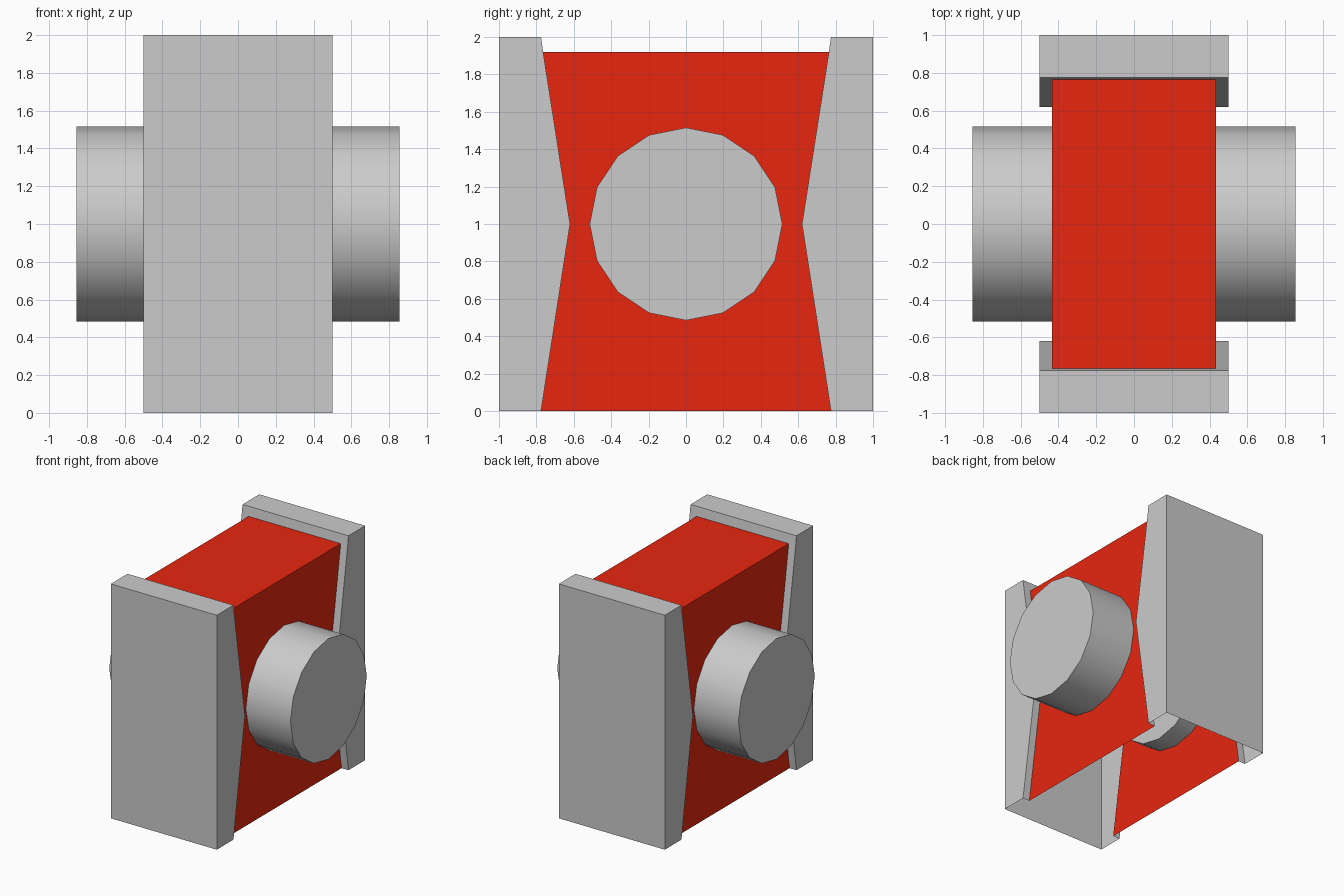
import bpy, bmesh
from math import pi
from mathutils import Matrix

if "Cube" in bpy.data.objects:
    bpy.data.objects.remove(bpy.data.objects["Cube"])

POST_X, CORE_X = 0.5, 0.435
CORE_TOP = 1.92
# inner slope of the side posts as (y, z), pinched at mid height
SLOPE = [(0.775, 0), (0.62, 1), (0.764, CORE_TOP)]


def shell(name, sweep, cap, skip=()):
    """Quarter shell: cap polygon at the outer x, strips swept inwards; mirrored in x and y."""
    outline, xs = sweep
    bm = bmesh.new()

    def face(pts):
        bm.faces.new([bm.verts.new(p) for p in pts])

    face([(xs[0], y, z) for y, z in cap])
    for i in range(len(xs) - 1):
        for j, (a, b) in enumerate(zip(outline, outline[1:])):
            if (i, j) not in skip:
                face([(xs[i], *a), (xs[i], *b), (xs[i + 1], *b), (xs[i + 1], *a)])
    bmesh.ops.remove_doubles(bm, verts=bm.verts, dist=1e-4)
    bmesh.ops.recalc_face_normals(bm, faces=bm.faces)
    return finish(name, bm, (True, True, False))


def finish(name, bm, axes):
    mesh = bpy.data.meshes.new(name)
    bm.to_mesh(mesh)
    bm.free()
    obj = bpy.data.objects.new(name, mesh)
    bpy.context.collection.objects.link(obj)
    mirror = obj.modifiers.new("Mirror", "MIRROR")
    mirror.use_axis = axes
    return obj


# side posts: hollow, open underneath and where the core joins them
post = SLOPE + [(0.775, 2), (1, 2), (1, 0)]
shell("side_posts", (post, [POST_X, CORE_X, 0]), post, skip={(1, 0), (1, 1)})

# red core: two panels and a top, open underneath
top = [SLOPE[-1], (0, CORE_TOP)]
core = shell("core", (top, [CORE_X, 0]), SLOPE + [(0, CORE_TOP), (0, 0)])
red = bpy.data.materials.new("red")
red.diffuse_color = (0.8, 0.02, 0.005, 1)
red.use_nodes = True
red.node_tree.nodes["Principled BSDF"].inputs["Base Color"].default_value = red.diffuse_color
core.data.materials.append(red)

# hubs: short 16-sided drums through each panel
OUT, IN = 0.855, 0.26
bm = bmesh.new()
bmesh.ops.create_cone(
    bm, cap_ends=True, segments=16, radius1=0.515, radius2=0.515, depth=OUT - IN,
    matrix=Matrix.Translation(((OUT + IN) / 2, 0, 1)) @ Matrix.Rotation(pi / 2, 4, "Y"))
hubs = finish("hubs", bm, (True, False, False))
hubs.modifiers["Mirror"].use_mirror_merge = False
# the mirror plane is the world centre; smooth the drum sides only
bpy.ops.object.select_all(action="DESELECT")
hubs.select_set(True)
bpy.context.view_layer.objects.active = hubs
bpy.ops.object.shade_smooth_by_angle(angle=pi / 6)
